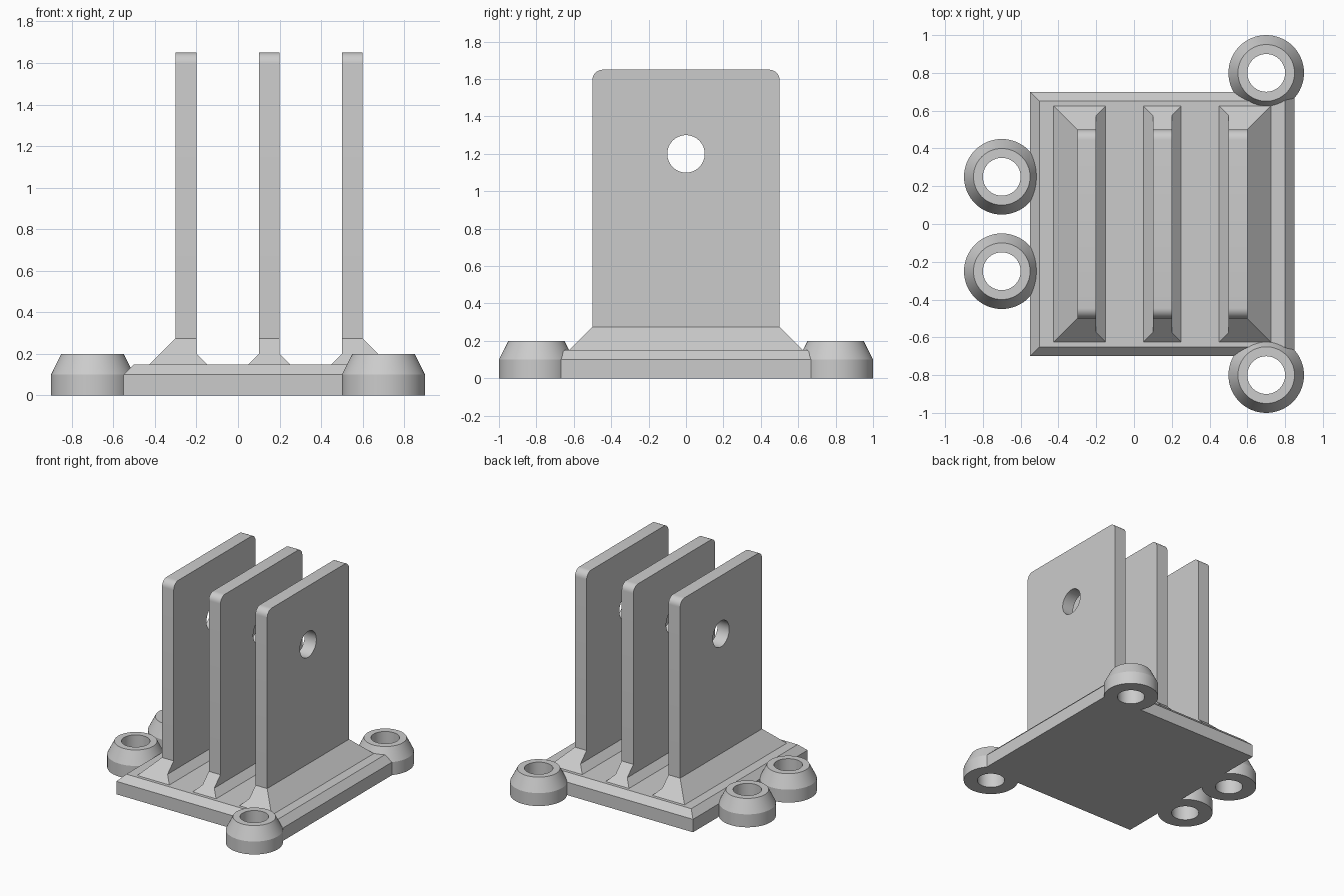
import bpy, bmesh, math
from mathutils import Matrix, Vector

cube = bpy.data.objects.get("Cube")
if cube:
    bpy.data.objects.remove(cube, do_unlink=True)

GREY = (0.6, 0.6, 0.6, 1)
grey = bpy.data.materials.new("grey_plastic")
grey.use_nodes = True
grey.diffuse_color = GREY
grey.node_tree.nodes["Principled BSDF"].inputs["Base Color"].default_value = GREY


def make_object(name, bm):
    bmesh.ops.recalc_face_normals(bm, faces=bm.faces)
    mesh = bpy.data.meshes.new(name)
    bm.to_mesh(mesh)
    bm.free()
    mesh.materials.append(grey)
    obj = bpy.data.objects.new(name, mesh)
    bpy.context.collection.objects.link(obj)
    return obj


def smooth(obj):
    bpy.ops.object.select_all(action='DESELECT')
    obj.select_set(True)
    bpy.context.view_layer.objects.active = obj
    bpy.ops.object.shade_smooth_by_angle(angle=math.radians(20))


def loft(bm, rings, closed=False):
    """Bridge rings of vertices; cap the ends unless the stack is closed."""
    loops = [[bm.verts.new(p) for p in ring] for ring in rings]
    pairs = list(zip(loops, loops[1:]))
    if closed:
        pairs.append((loops[-1], loops[0]))
    else:
        bm.faces.new(loops[0])
        bm.faces.new(loops[-1])
    for a, b in pairs:
        for i in range(len(a)):
            j = (i + 1) % len(a)
            bm.faces.new((a[i], a[j], b[j], b[i]))


def stepped_block(name, sections):
    """Stack of rectangles given as left x, right x, half depth, height."""
    bm = bmesh.new()
    loft(bm, [[(l, -d, z), (r, -d, z), (r, d, z), (l, d, z)]
              for l, r, d, z in sections])
    return make_object(name, bm)


def boss(name, x, y, sides=64):
    """Ring-shaped screw boss with a conical upper half."""
    profile = [(0.1, 0), (0.2, 0), (0.2, 0.1), (0.15, 0.2), (0.1, 0.2)]
    bm = bmesh.new()
    angles = [2 * math.pi * i / sides for i in range(sides)]
    loft(bm, [[(x + r * math.cos(a), y + r * math.sin(a), z) for a in angles]
              for r, z in profile], closed=True)
    smooth(make_object(name, bm))


def fin(name, x):
    """Upright plate with rounded top corners and a cross hole."""
    bottom, top = 0.15, 1.65
    bm = bmesh.new()
    bmesh.ops.create_cube(bm, size=1, matrix=Matrix.Translation(
        (x, 0, (bottom + top) / 2)) @ Matrix.Diagonal((0.1, 1, top - bottom, 1)))
    corners = [e for e in bm.edges
               if all(v.co.z > 1 for v in e.verts)
               and abs(e.verts[0].co.y - e.verts[1].co.y) < 0.01]
    bmesh.ops.bevel(bm, geom=corners, offset=0.055, segments=8,
                    affect='EDGES', profile=0.5)
    plate = make_object(name, bm)

    # Cross hole
    bm = bmesh.new()
    bmesh.ops.create_cone(bm, cap_ends=True, segments=64, radius1=0.1,
                          radius2=0.1, depth=0.4,
                          matrix=Matrix.Translation((x, 0, 1.2))
                          @ Matrix.Rotation(math.pi / 2, 4, 'Y'))
    cutter = make_object("hole_cutter", bm)
    cutter.hide_render = True
    mod = plate.modifiers.new("hole", 'BOOLEAN')
    mod.operation = 'DIFFERENCE'
    mod.solver = 'EXACT'
    mod.object = cutter
    bpy.ops.object.select_all(action='DESELECT')
    plate.select_set(True)
    bpy.context.view_layer.objects.active = plate
    bpy.ops.object.modifier_apply(modifier=mod.name)
    bpy.data.objects.remove(cutter, do_unlink=True)
    smooth(plate)


# Base plate with chamfered rim
stepped_block("base_plate", [(-0.55, 0.85, 0.7, 0), (-0.55, 0.85, 0.7, 0.1),
                             (-0.5, 0.8, 0.65, 0.15)])

# Fins with sloped feet; the outer fins have a wider outward slope
small, wide = 0.05, 0.125
for name, x, left, right in (("right", -0.25, wide, small),
                             ("middle", 0.15, small, small),
                             ("left", 0.55, small, wide)):
    fin(name + "_fin", x)
    stepped_block(name + "_fin_foot", [
        (x - 0.05 - max(left - h, 0), x + 0.05 + max(right - h, 0),
         0.5 + wide - h, 0.15 + h) for h in (0, small, wide)])

# Screw bosses, mirrored front to back
for side, sign in (("front", -1), ("back", 1)):
    boss(side + "_left_boss", 0.7, sign * 0.8)
    boss(side + "_right_boss", -0.7, sign * 0.25)
